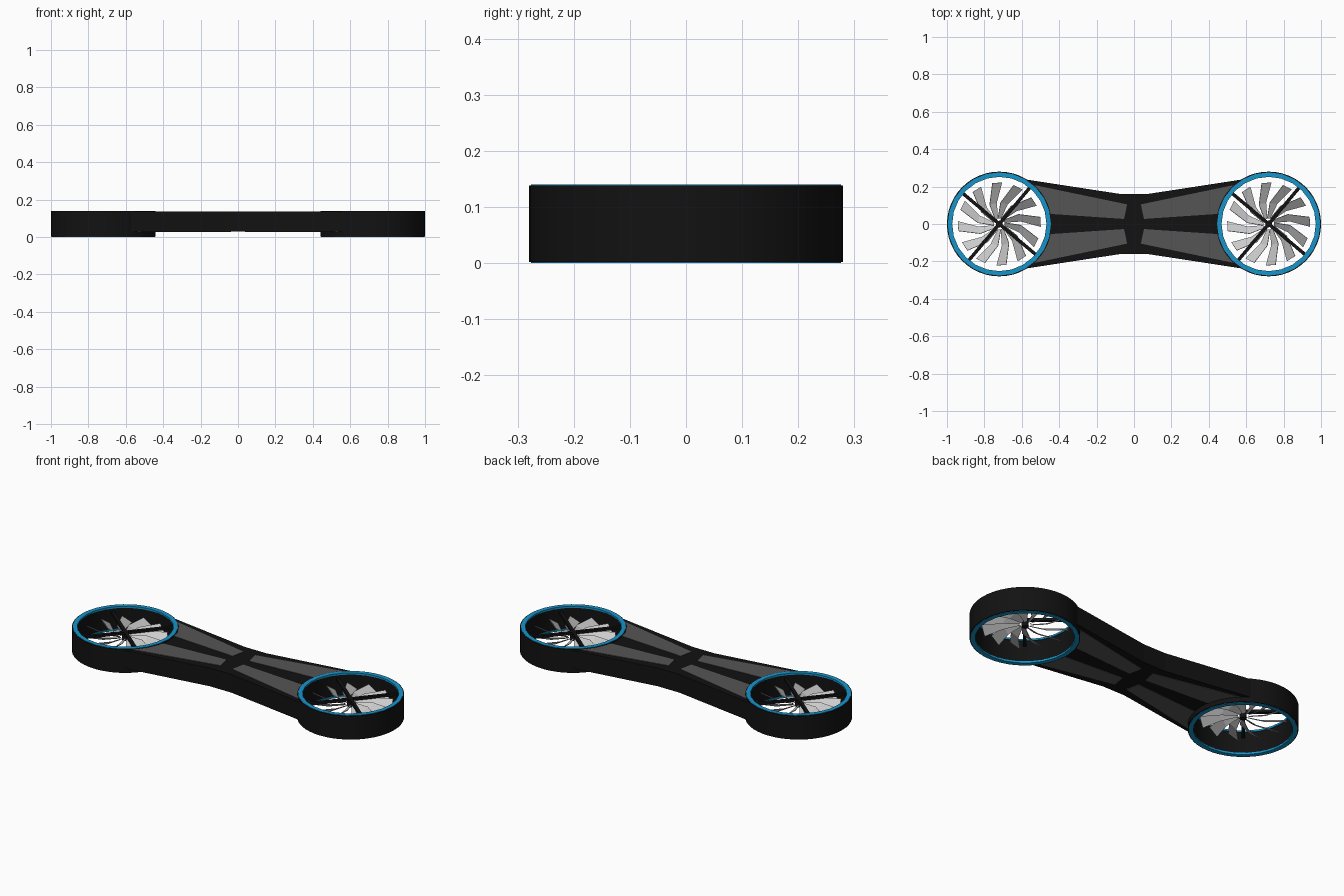
import bpy, bmesh
from math import sin, cos, pi, radians

if "Cube" in bpy.data.objects:
    bpy.data.objects.remove(bpy.data.objects["Cube"])

def material(name, rgb):
    m = bpy.data.materials.new(name)
    m.diffuse_color = (*rgb, 1)
    m.use_nodes = True
    m.node_tree.nodes["Principled BSDF"].inputs["Base Color"].default_value = m.diffuse_color
    return m

BLACK = material("black", (0.006, 0.006, 0.006))
BLUE = material("blue", (0.008, 0.30, 0.60))
DARK = material("dark_grey", (0.09, 0.09, 0.09))
CX = 0.72

def finish(name, bm, mat=None, smooth=False):
    bmesh.ops.recalc_face_normals(bm, faces=bm.faces)
    me = bpy.data.meshes.new(name)
    bm.to_mesh(me)
    bm.free()
    ob = bpy.data.objects.new(name, me)
    bpy.context.collection.objects.link(ob)
    if mat:
        me.materials.append(mat)
    if smooth:
        bpy.ops.object.select_all(action='DESELECT')
        ob.select_set(True)
        bpy.context.view_layer.objects.active = ob
        bpy.ops.object.shade_smooth_by_angle(angle=radians(30))
    return ob

def ring(name, cx, r0, r1, z0, z1, n, mat):
    bm = bmesh.new()
    rows = []
    for i in range(n):
        a = 2 * pi * i / n
        rows.append([bm.verts.new((cx + r * cos(a), r * sin(a), z))
                     for r, z in ((r0, z0), (r1, z0), (r1, z1), (r0, z1))])
    for i in range(n):
        a, b = rows[i], rows[(i + 1) % n]
        for j in range(4):
            k = (j + 1) % 4
            bm.faces.new((a[j], b[j], b[k], a[k]))
    return finish(name, bm, mat, True)

def prism(name, pts, z0, z1, mat):
    bm = bmesh.new()
    lo = [bm.verts.new((x, y, z0)) for x, y in pts]
    hi = [bm.verts.new((x, y, z1)) for x, y in pts]
    bm.faces.new(lo)
    bm.faces.new(hi)
    for i in range(len(pts)):
        j = (i + 1) % len(pts)
        bm.faces.new((lo[i], lo[j], hi[j], hi[i]))
    return finish(name, bm, mat)

def arc(r, a0, a1, n):
    return [(CX + r * cos(radians(a0 + (a1 - a0) * i / n)),
             r * sin(radians(a0 + (a1 - a0) * i / n))) for i in range(n + 1)]

# Bow-tie bridge that ends inside the duct walls
right = [(0.07, -0.16)] + arc(0.272, 242, 118, 12) + [(0.07, 0.16)]
left = [(-x, -y) for x, y in right]
prism("bridge", right + left, 0.03, 0.135, BLACK)

# Four inset grey panels, showing above and below
panel = [(0.037, 0.105), (0.053, 0.027)] + arc(0.272, 168.5, 129, 5)
for sx in (-1, 1):
    for sy in (-1, 1):
        prism("bridge_panel", [(x * sx, y * sy) for x, y in panel],
              0.028, 0.137, DARK)

def fan_blades(cx, n=12):
    bm = bmesh.new()
    # radius, middle angle, half width of the blade
    sections = ((0.03, 30, 0.008), (0.115, 17, 0.020), (0.222, 3, 0.026))
    for i in range(n):
        base = 360 * i / n
        prev = None
        for r, ang, w in sections:
            pair = []
            for s in (-1, 1):
                a = radians(base + ang) + s * w / r
                pair.append(bm.verts.new((cx + r * cos(a), r * sin(a),
                                          0.08 + s * w * 0.7)))
            if prev:
                bm.faces.new((prev[0], pair[0], pair[1], prev[1]))
            prev = pair
    ob = finish("fan_blades", bm)
    mod = ob.modifiers.new("thickness", 'SOLIDIFY')
    mod.thickness = 0.003
    mod.offset = 0

for cx in (-CX, CX):
    # Duct wall and coloured lips
    ring("duct", cx, 0.256, 0.28, 0.002, 0.138, 48, BLACK)
    ring("top_lip", cx, 0.252, 0.276, 0.13, 0.14, 24, BLUE)
    ring("bottom_lip", cx, 0.252, 0.276, 0.0, 0.01, 24, BLUE)

    # Crossed struts above the rotor
    for a in (50, 140):
        c, s = cos(radians(a)), sin(radians(a))
        pts = [(cx + u * c - v * s, u * s + v * c) for u, v in
               ((-0.262, -0.009), (0.262, -0.009), (0.262, 0.009), (-0.262, 0.009))]
        prism("strut", pts, 0.098, 0.112, BLACK)

    # Rotor
    hub = [(cx + 0.018 * cos(2 * pi * i / 12), 0.018 * sin(2 * pi * i / 12))
           for i in range(12)]
    prism("hub", hub, 0.065, 0.112, BLACK)
    fan_blades(cx)
